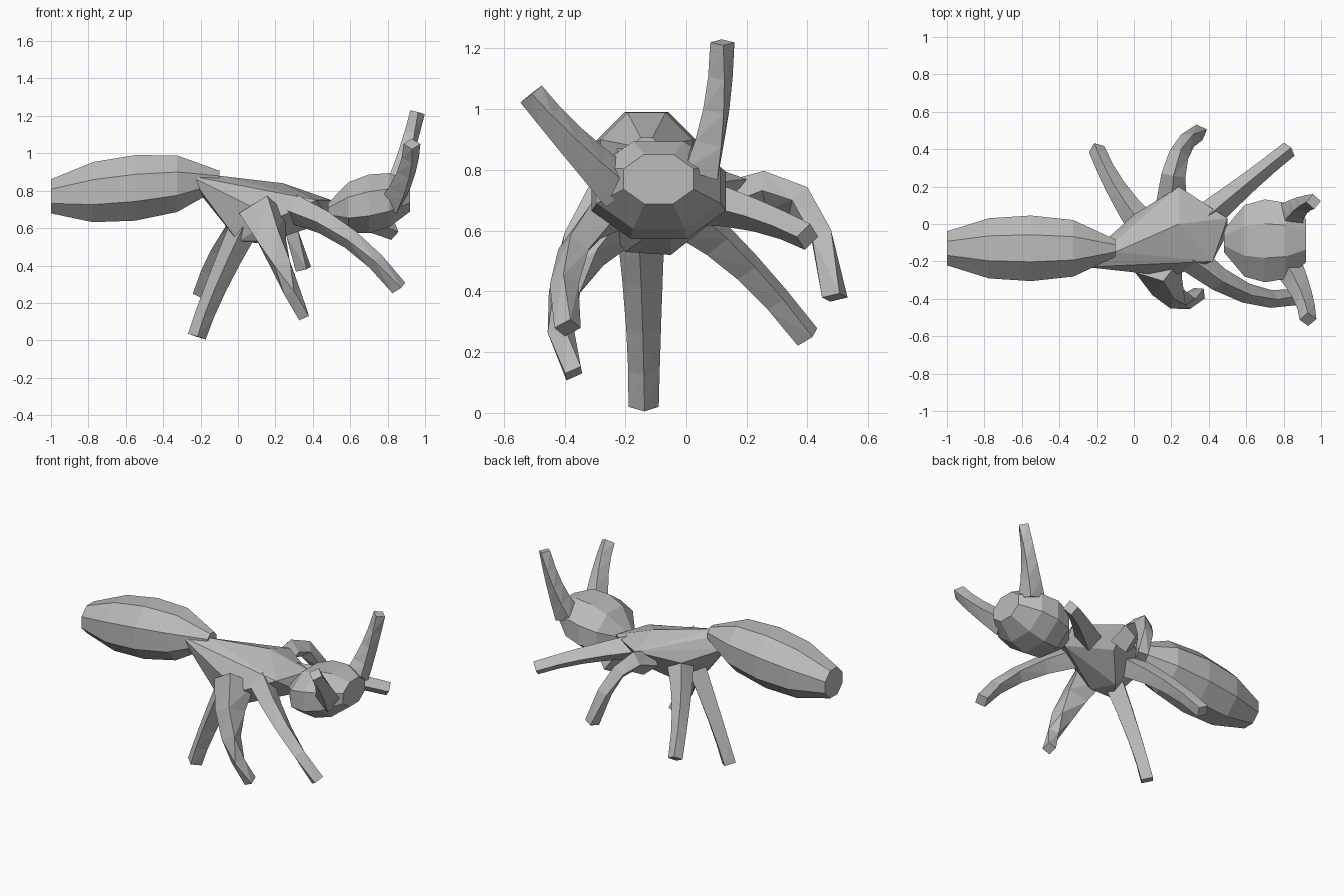
import bpy, bmesh, math
from mathutils import Vector

cube = bpy.data.objects.get("Cube")
if cube:
    bpy.data.objects.remove(cube, do_unlink=True)

GREY = (0.5, 0.5, 0.5, 1)
grey = bpy.data.materials.new("plain grey")
grey.use_nodes = True
grey.diffuse_color = GREY
grey.node_tree.nodes["Principled BSDF"].inputs["Base Color"].default_value = GREY


def finish(bm, name):
    """Split the surface into flat triangles and make the named object."""
    bmesh.ops.triangulate(bm, faces=[f for f in bm.faces if len(f.verts) > 3])
    bmesh.ops.recalc_face_normals(bm, faces=bm.faces)
    mesh = bpy.data.meshes.new(name)
    bm.to_mesh(mesh)
    bm.free()
    mesh.materials.append(grey)
    bpy.context.collection.objects.link(bpy.data.objects.new(name, mesh))


def loft(name, rings):
    """Join successive rings of points and cap both ends."""
    bm = bmesh.new()
    loops = [[bm.verts.new(point) for point in ring] for ring in rings]
    for first, second in zip(loops, loops[1:]):
        for i in range(len(first)):
            bm.faces.new((first[i - 1], first[i], second[i], second[i - 1]))
    bm.faces.new(loops[0])
    bm.faces.new(loops[-1])
    finish(bm, name)


def limb(name, root, knee, tip, root_width=0.08, tip_width=0.045, segments=4):
    """Tapering four-sided limb bent through its knee."""
    root, knee, tip = Vector(root), Vector(knee), Vector(tip)
    control = knee * 2 - (root + tip) / 2
    rings = []
    for i in range(segments + 1):
        t = i / segments
        centre = root.lerp(control, t).lerp(control.lerp(tip, t), t)
        along = (control - root).lerp(tip - control, t).normalized()
        side = along.cross(Vector((0, 0, 1))).normalized()
        up = side.cross(along)
        width = tip_width + (root_width - tip_width) * (1 - t) ** 2
        rings.append([centre + d * width for d in (side, up, -side, -up)])
    loft(name, rings)


def pod(name, rear, front, half_width, half_height, peak, sides=8, segments=4):
    """Faceted egg with blunt ends, fullest at the peak fraction of its length."""
    rear, front = Vector(rear), Vector(front)
    rings = []
    for i in range(segments + 1):
        t = i / segments
        centre = rear.lerp(front, t)
        swell = math.sqrt(1 - ((t - peak) / 0.55) ** 2)
        angles = [math.tau * (k + 0.5) / sides for k in range(sides)]
        rings.append([centre + swell * Vector((0, half_width * math.cos(a),
                                               half_height * math.sin(a)))
                      for a in angles])
    loft(name, rings)


def hull(name, corners):
    """Faceted solid stretched around its corners."""
    bm = bmesh.new()
    for corner in corners:
        bm.verts.new(corner)
    bmesh.ops.convex_hull(bm, input=bm.verts)
    loose = [v for v in bm.verts if not v.link_faces]
    bmesh.ops.delete(bm, geom=loose, context='VERTS')
    finish(bm, name)


# Abdomen and head
pod("abdomen", rear=(-1, -0.13, 0.77), front=(-0.1, -0.13, 0.86),
    half_width=0.19, half_height=0.19, peak=0.47)
pod("head", rear=(0.48, -0.09, 0.69), front=(0.92, -0.09, 0.77),
    half_width=0.24, half_height=0.17, peak=0.53)

# Thorax, a wedge widening from the waist
hull("thorax", [
    (-0.26, -0.23, 0.88), (-0.2, -0.13, 0.78), (-0.1, -0.15, 0.88),
    (0, 0.05, 0.7), (0.24, 0.2, 0.77), (0.24, 0, 0.84),
    (0.42, -0.2, 0.75), (0.5, 0.03, 0.75), (0.5, -0.05, 0.64),
    (0.2, -0.28, 0.65), (0, -0.2, 0.53), (0.17, -0.2, 0.53),
    (0.1, -0.05, 0.52), (0.24, 0.1, 0.64)])

# Antennae
limb("right_antenna", root=(0.82, -0.22, 0.74), knee=(0.9, -0.38, 0.9),
     tip=(0.93, -0.51, 1.05))
limb("left_antenna", root=(0.84, 0.05, 0.8), knee=(0.9, 0.1, 1),
     tip=(0.96, 0.12, 1.22), tip_width=0.04)

# Left legs
limb("left_rear_leg", root=(0.04, 0, 0.65), knee=(-0.1, 0.2, 0.48),
     tip=(-0.2, 0.4, 0.25))
limb("left_middle_leg", root=(0.2, 0.12, 0.68), knee=(0.24, 0.37, 0.7),
     tip=(0.35, 0.49, 0.38))
limb("left_front_leg", root=(0.38, 0.03, 0.7), knee=(0.62, 0.23, 0.65),
     tip=(0.83, 0.4, 0.58))

# Right legs
limb("right_rear_leg", root=(0.04, -0.15, 0.62), knee=(-0.12, -0.14, 0.28),
     tip=(-0.22, -0.14, 0.02), tip_width=0.05)
limb("right_middle_leg", root=(0.13, -0.22, 0.68), knee=(0.23, -0.4, 0.4),
     tip=(0.35, -0.37, 0.13), root_width=0.13, tip_width=0.04)
limb("right_front_leg", root=(0.3, -0.18, 0.7), knee=(0.6, -0.37, 0.54),
     tip=(0.86, -0.39, 0.28))
